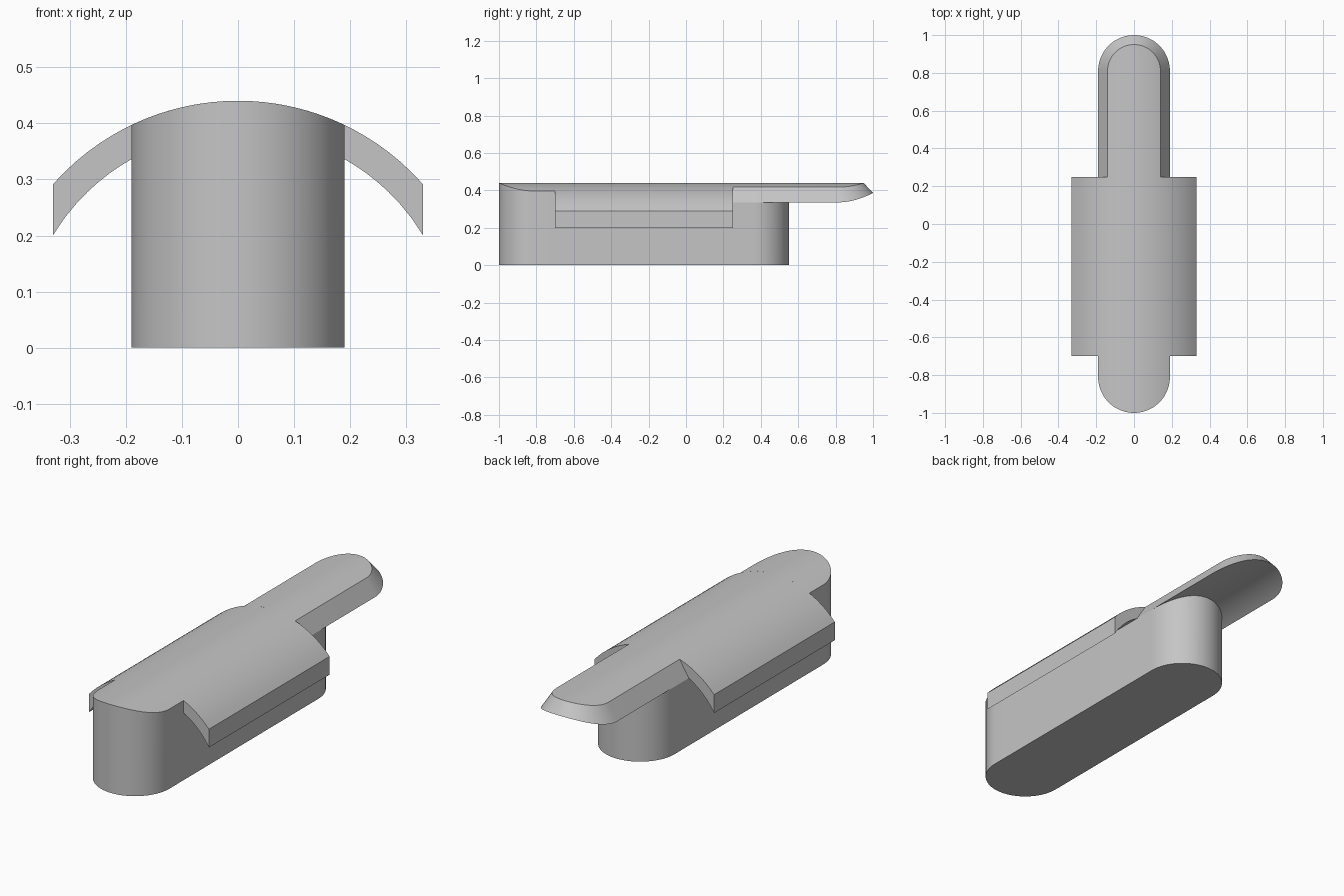
import bpy
import bmesh
import math

cube = bpy.data.objects.get("Cube")
if cube:
    bpy.data.objects.remove(cube, do_unlink=True)

R_TOP, R_UNDER = 0.44, 0.386   # radii of the barrel-shaped roof faces
HALF = 0.19                    # half width of body and tongue
BEVEL = 0.05                   # inward slope of the tongue rim
COLS = 32                      # divisions across the width
STEPS = 24                     # divisions per rounded quarter

grey = bpy.data.materials.new("plain_grey")
grey.use_nodes = True
colour = (0.56, 0.56, 0.56, 1)
grey.diffuse_color = colour
grey.node_tree.nodes["Principled BSDF"].inputs["Base Color"].default_value = colour


def row(bm, y, half, radius):
    """Points across the width, on a barrel of this radius, or on the floor."""
    xs = [half * (2 * i / COLS - 1) for i in range(COLS + 1)]
    return [bm.verts.new((x, y, math.sqrt(radius ** 2 - x * x) if radius else 0))
            for x in xs]


def loft(name, stations):
    """Skin closed sections; each is a lower row and an upper row."""
    bm = bmesh.new()
    rings = [row(bm, *low) + row(bm, *high)[::-1] for low, high in stations]
    n = len(rings[0])
    for a, b in zip(rings, rings[1:]):
        for i in range(n):
            j = (i + 1) % n
            bm.faces.new((a[i], a[j], b[j], b[i]))
    # close the blunt ends with strips
    for ring, (low, _) in ((rings[0], stations[0]), (rings[-1], stations[-1])):
        if low[1] > 0:
            for i in range(COLS):
                bm.faces.new((ring[i], ring[i + 1], ring[n - 2 - i], ring[n - 1 - i]))
    bmesh.ops.remove_doubles(bm, verts=bm.verts, dist=1e-5)
    bmesh.ops.dissolve_degenerate(bm, edges=bm.edges, dist=1e-6)
    bmesh.ops.recalc_face_normals(bm, faces=bm.faces)
    mesh = bpy.data.meshes.new(name)
    bm.to_mesh(mesh)
    bm.free()
    mesh.materials.append(grey)
    obj = bpy.data.objects.new(name, mesh)
    bpy.context.collection.objects.link(obj)
    bpy.ops.object.select_all(action="DESELECT")
    obj.select_set(True)
    bpy.context.view_layer.objects.active = obj
    bpy.ops.object.shade_smooth_by_angle(angle=math.radians(25))
    return obj


def round_end(centre, radius, direction):
    """(y, half width) pairs from full width to the tip."""
    angles = [math.pi / 2 * i / STEPS for i in range(STEPS + 1)]
    return [(centre + direction * radius * math.sin(a),
             radius * math.cos(a) if a < math.pi / 2 else 0) for a in angles]


# Body: round-ended block, full height at the nose, lower under the roof
def wall(y, half, top):
    return (y, half, 0), (y, half, top)


nose = [wall(y, h, R_TOP) for y, h in round_end(-0.81, HALF, -1)][::-1]
step = [wall(-0.7, HALF, R_TOP), wall(-0.7, HALF, R_UNDER)]
tail = [wall(y, h, R_UNDER) for y, h in round_end(0.36, HALF, 1)]
loft("body", nose + step + tail)

# Roof: wide curved shell over the middle
loft("roof", [((y, 0.33, R_UNDER), (y, 0.33, R_TOP)) for y in (-0.7, 0.25)])

# Tongue: narrow curved shell with a sloping rim and rounded tip
rim_low = [(0.25, HALF)] + round_end(0.81, HALF, 1)
rim_high = [(0.25, HALF - BEVEL)] + round_end(0.81, HALF - BEVEL, 1)
loft("tongue", [((*a, R_UNDER), (*b, R_TOP)) for a, b in zip(rim_low, rim_high)])
